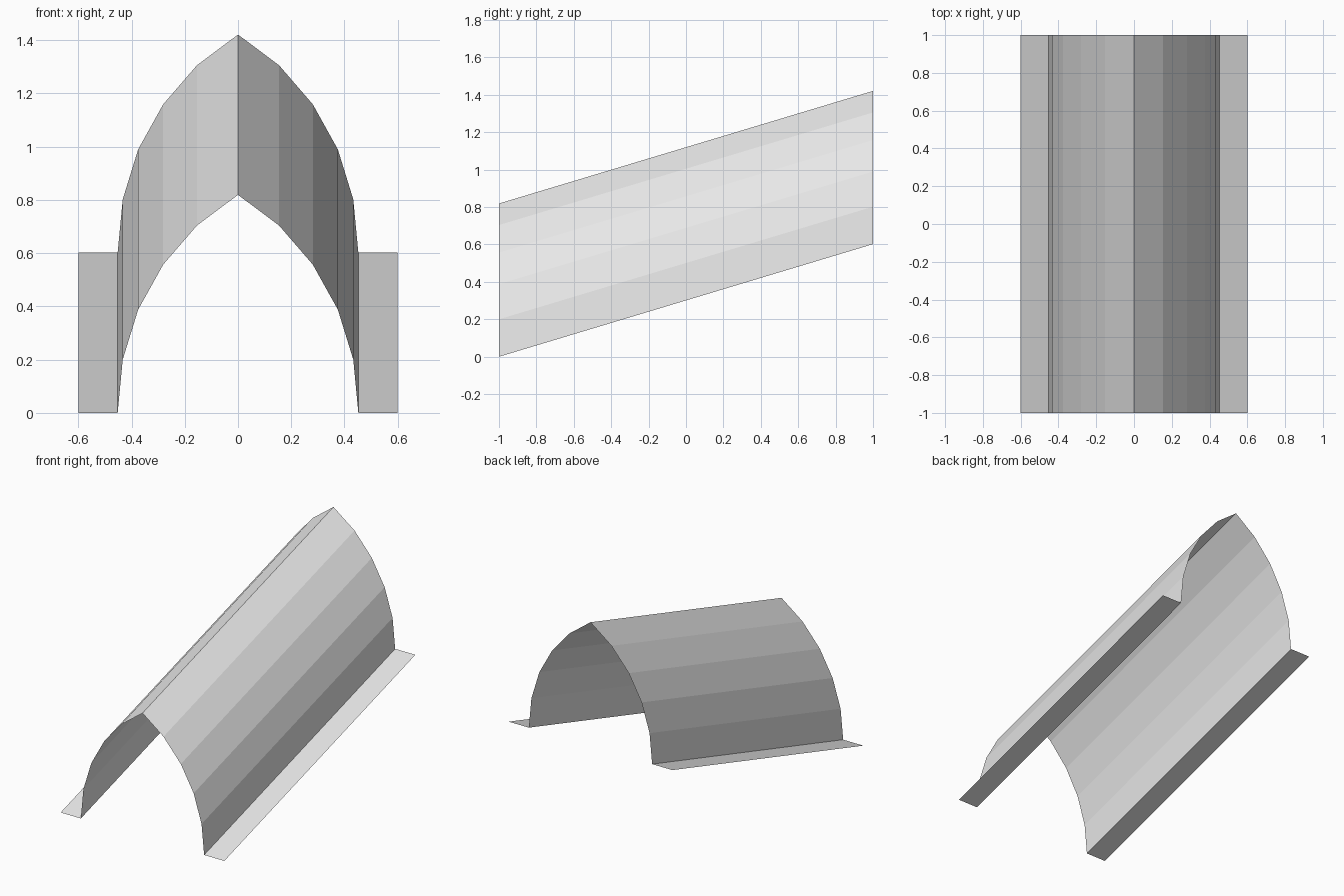
import bpy
import bmesh

cube = bpy.data.objects.get("Cube")
if cube:
    bpy.data.objects.remove(cube, do_unlink=True)

RISE = 0.602  # height gained from front to back

# Plain light grey
grey = bpy.data.materials.new("light_grey")
grey.use_nodes = True
colour = (0.8, 0.8, 0.8, 1.0)
grey.diffuse_color = colour
grey.node_tree.nodes["Principled BSDF"].inputs["Base Color"].default_value = colour


def sloped_sheet(name, profile):
    """Sweep an open x-z profile from front to back along the slope."""
    bm = bmesh.new()
    front = [bm.verts.new((x, -1, z)) for x, z in profile]
    back = [bm.verts.new((x, 1, z + RISE)) for x, z in profile]
    for i in range(len(profile) - 1):
        bm.faces.new((front[i], front[i + 1], back[i + 1], back[i]))
    mesh = bpy.data.meshes.new(name)
    bm.to_mesh(mesh)
    bm.free()
    mesh.materials.append(grey)
    obj = bpy.data.objects.new(name, mesh)
    bpy.context.collection.objects.link(obj)
    return obj


# Pointed arch: left half from foot to ridge, mirrored to the right
half = [(0.452, 0), (0.433, 0.2), (0.375, 0.388),
        (0.281, 0.557), (0.154, 0.704), (0, 0.819)]
left_side = [(-x, z) for x, z in half]
sloped_sheet("arched_ridge_cover", left_side + half[-2::-1])

# Flat flanges along both feet
sloped_sheet("right_flange", [(-0.6, 0), (-0.452, 0)])
sloped_sheet("left_flange", [(0.452, 0), (0.6, 0)])
